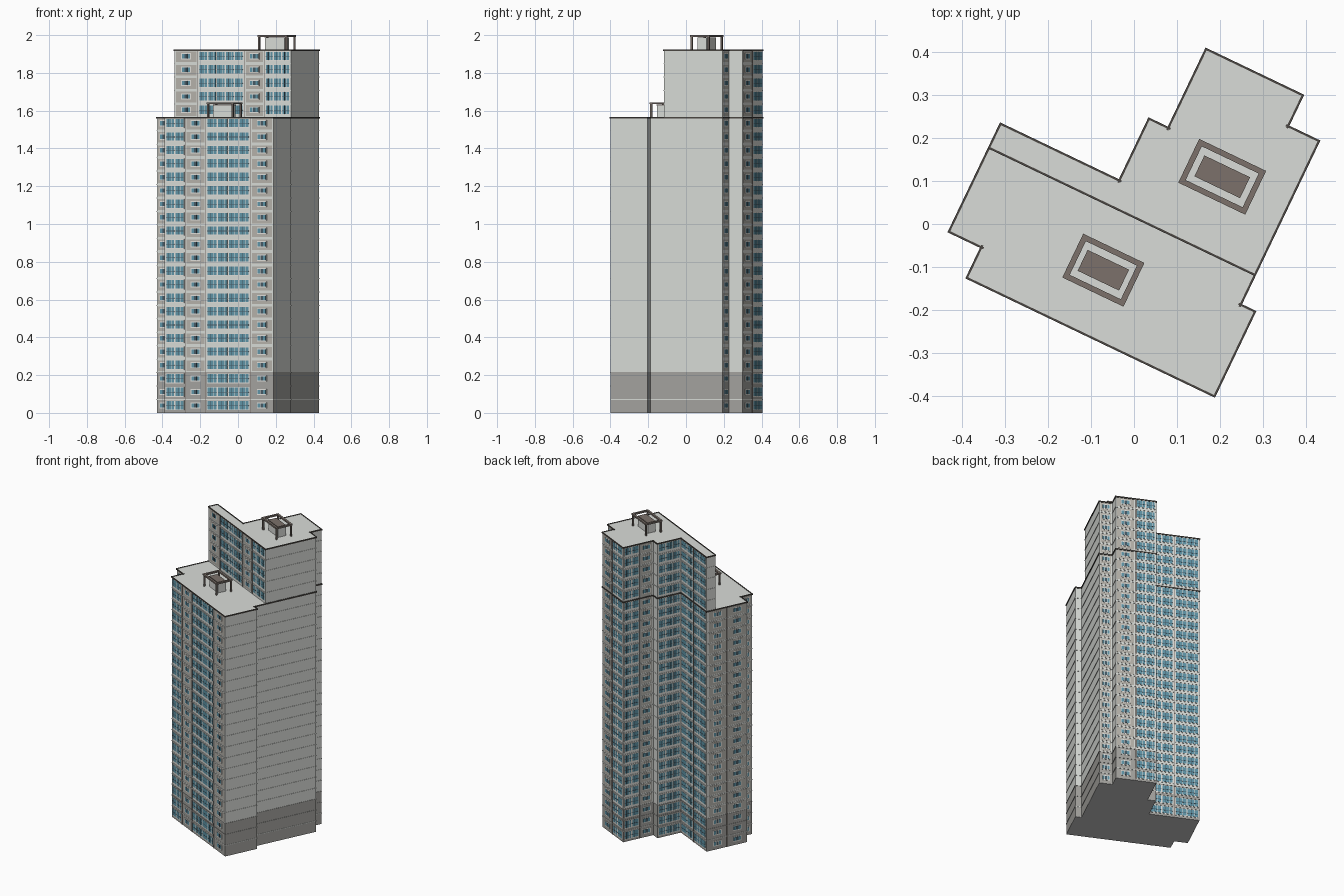
import bpy, bmesh, math
from mathutils import Matrix, Vector

if "Cube" in bpy.data.objects:
    bpy.data.objects.remove(bpy.data.objects["Cube"])

TURN = Matrix.Rotation(math.radians(-25.56), 4, 'Z')   # plan is rotated on the site
H = 1.92 / 27                                          # storey height
LOW, TALL, BASE = 22 * H, 27 * H, 3 * H


def material(name, r, g, b):
    m = bpy.data.materials.new(name)
    m.diffuse_color = (r, g, b, 1)
    m.use_nodes = True
    m.node_tree.nodes["Principled BSDF"].inputs["Base Color"].default_value = m.diffuse_color
    return m


light = material("light concrete", 0.70, 0.72, 0.69)
grey = material("base grey", 0.375, 0.37, 0.35)
under = material("underside grey", 0.57, 0.57, 0.57)
beige = material("beige panel", 0.47, 0.45, 0.41)
white = material("window frame", 0.76, 0.75, 0.71)
teal = material("teal glass", 0.115, 0.30, 0.39)
navy = material("dark glass", 0.06, 0.10, 0.13)
dark = material("dark trim", 0.07, 0.062, 0.055)
brown = material("brown metal", 0.20, 0.165, 0.145)

# every part collects its geometry in one mesh
PARTS = {}


def part(name, mat):
    if name not in PARTS:
        PARTS[name] = (bmesh.new(), mat)
    return PARTS[name][0]


def prism(bm, pts, z0, z1):
    lo = [bm.verts.new((x, y, z0)) for x, y in pts]
    hi = [bm.verts.new((x, y, z1)) for x, y in pts]
    n = len(pts)
    bm.faces.new(lo[::-1])
    bm.faces.new(hi)
    for i in range(n):
        j = (i + 1) % n
        bm.faces.new((lo[i], lo[j], hi[j], hi[i]))


def block(bm, cx, cy, w, d, z0, z1):
    a, b = w / 2, d / 2
    prism(bm, [(cx - a, cy - b), (cx + a, cy - b), (cx + a, cy + b), (cx - a, cy + b)], z0, z1)


def plate(bm, wall, s0, s1, z0, z1, out, back=0.0):
    """Slab lying on a wall, from s0 to s1 along it and 'out' proud of it."""
    p, q = Vector(wall[0]), Vector(wall[1])
    d = (q - p).normalized()
    n = Vector((d.y, -d.x))
    c = [p + d * s0 + n * out, p + d * s1 + n * out, p + d * s1 - n * back, p + d * s0 - n * back]
    prism(bm, [tuple(v) for v in c], z0, z1)


def length(wall):
    return (Vector(wall[1]) - Vector(wall[0])).length


# footprint corners, counter-clockwise
A, B, C, D = (-.380, -.201), (-.296, -.201), (-.296, -.280), (.341, -.280)
E, F, S1 = (.341, -.064), (.304, -.064), (.304, .016)
G, Hc, I, J = (.304, .359), (.224, .359), (.224, .439), (-.023, .439)
K, L, M, N, S0 = (-.023, .235), (-.073, .235), (-.073, .075), (-.380, .075), (-.380, .016)
FULL = [A, B, C, D, E, F, G, Hc, I, J, K, L, M, N]
BACK = [S0, S1, G, Hc, I, J, K, L, M, N]
FRONT = [A, B, C, D, E, F, S1, S0]

# main masses
prism(part("base_storeys", grey), FULL, .001, BASE)
prism(part("underside", under), FULL, 0, .001)
prism(part("low_tower", light), FRONT, BASE, LOW)
prism(part("tall_tower", light), BACK, BASE, TALL)


def edges(pts):
    return [(pts[i], pts[(i + 1) % len(pts)]) for i in range(len(pts))]


# storey ledges and roof edge trim
for k in range(1, 27):
    for w in edges(FULL if k < 22 else BACK):
        bm = part("base_ledges", grey) if k in (2, 3) else part("storey_ledges", light)
        if k != 22:
            plate(bm, w, -.002, length(w) + .002, k * H - .002, k * H + .002, .002)
for w in edges(FULL):
    plate(part("low_roof_trim", dark), w, -.004, length(w) + .004, LOW - .005, LOW + .003, .004, .001)
for w in edges(BACK):
    plate(part("tall_roof_trim", dark), w, -.004, length(w) + .004, TALL - .005, TALL + .003, .004, .001)


def small_bay(wall, a, b, z, k):
    """Panel with one three-light window."""
    if k >= 3:
        plate(part("facade_panels", beige), wall, a + .008, b - .008, z + .008, z + H - .006, .001)
    m, w = (a + b) / 2, min(.058, (b - a) * .62)
    plate(part("window_frames", white), wall, m - w / 2, m + w / 2, z + .023, z + .056, .002)
    for i, g in enumerate((teal, navy, teal)):
        s = m - w / 2 + .004 + i * (w - .008) / 3
        plate(part("dark_panes" if g is navy else "teal_panes", g), wall,
              s + .001, s + (w - .008) / 3 - .001, z + .028, z + .051, .003)


def wide_bay(wall, a, b, z, k):
    """Glazed balcony strip with thin rail."""
    a, b = a + .006, b - .006
    plate(part("window_frames", white), wall, a, b, z + .014, z + .066, .002)
    groups = max(1, round((b - a) / .058))
    gw = (b - a) / groups
    for g in range(groups):
        s = a + g * gw + .003
        pw = (gw - .006) / 3
        for i in range(3):
            plate(part("teal_panes", teal), wall, s + i * pw + .0015, s + (i + 1) * pw - .0015,
                  z + .019, z + .063, .003)
        plate(part("balcony_rails", navy), wall, s, s + gw - .006, z + .037, z + .040, .0036)
        plate(part("sash_bars", navy), wall, s + pw - .0015, s + pw + .0015, z + .019, z + .063, .0034)


# facade layouts: wall, first storey, last storey, bays as (kind, start, end) fractions
S, W = small_bay, wide_bay
FACADES = [
    ((C, D), 0, 22, [(W, 0, .19), (S, .19, .38), (W, .38, .79), (S, .79, 1)]),
    ((A, B), 0, 22, [(S, 0, 1)]),
    ((B, C), 0, 22, [(S, 0, 1)]),
    ((S0, S1), 22, 27, [(S, 0, .2), (W, .2, .6), (S, .6, .77), (W, .77, 1)]),
    ((G, Hc), 0, 27, [(S, 0, 1)]),
    ((I, J), 0, 27, [(S, 0, .48), (W, .48, 1)]),
    ((J, K), 0, 27, [(W, 0, .55), (S, .55, 1)]),
    ((L, M), 0, 27, [(W, 0, 1)]),
    ((M, N), 0, 27, [(W, 0, .5), (W, .5, 1)]),
    ((N, A), 0, 22, [(S, .03, .5), (S, .5, 1)]),
]
for wall, k0, k1, bays in FACADES:
    ln = length(wall)
    for kind, f0, f1 in bays:
        for k in range(k0, k1):
            kind(wall, f0 * ln, f1 * ln, k * H, k)
        # thin joint between neighbouring bays
        if 0.1 < f0:
            plate(part("bay_joints", brown), wall, f0 * ln - .0015, f0 * ln + .0015,
                  k0 * H, k1 * H - .005, .003)


def roof_house(label, cx, cy, w, hw, z):
    """Plant room beneath an open ring frame on four posts."""
    d, t, top = .113, .013, z + .08
    block(part(label + "_plant_room", light), cx, cy, hw, .052, z, top - .016)
    block(part(label + "_plant_roof", brown), cx, cy, hw + .002, .054, top - .016, top - .012)
    ring = part(label + "_ring_frame", brown)
    for s in (-1, 1):
        block(ring, cx, cy + s * (d - t) / 2, w, t, top - .010, top)
        block(ring, cx + s * (w - t) / 2, cy, t, d - 2 * t, top - .010, top)
        for r in (-1, 1):
            block(part(label + "_ring_posts", brown), cx + s * (w / 2 - .007),
                  cy + r * (d / 2 - .007), .009, .009, z, top - .010)


roof_house("tall", .138, .188, .173, .116, TALL)
roof_house("low", -.018, -.128, .158, .105, LOW)

# turn the collected parts into objects
for name, (bm, mat) in PARTS.items():
    bm.transform(TURN)
    bmesh.ops.recalc_face_normals(bm, faces=bm.faces)
    me = bpy.data.meshes.new(name)
    bm.to_mesh(me)
    bm.free()
    me.materials.append(mat)
    bpy.context.collection.objects.link(bpy.data.objects.new(name, me))
